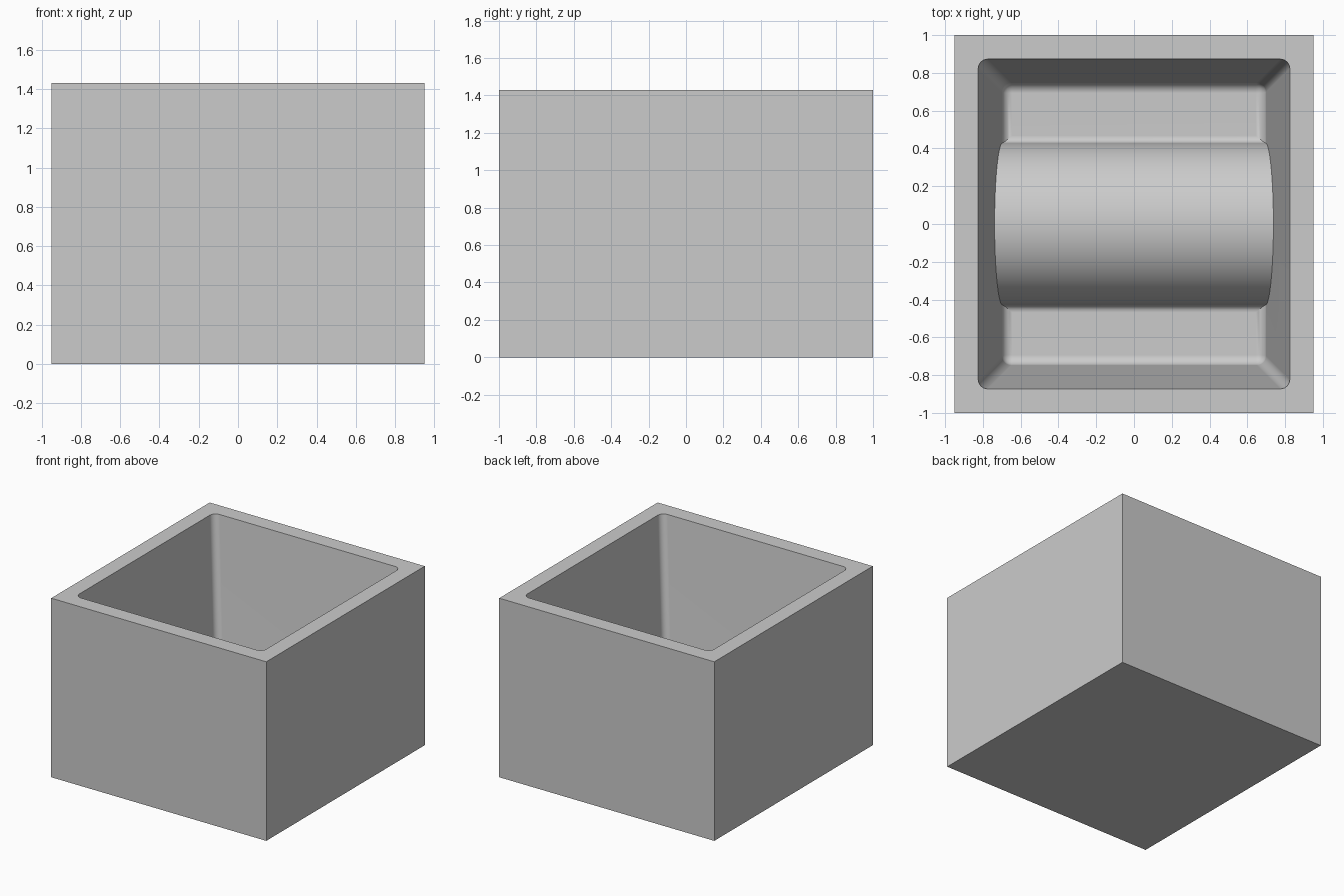
import bpy, bmesh
from math import sin, cos, pi, atan2, sqrt

if "Cube" in bpy.data.objects:
    bpy.data.objects.remove(bpy.data.objects["Cube"])

WIDTH, LENGTH, HEIGHT = 1.9, 2.0, 1.43
FLOOR = 0.13               # floor thickness
DRAFT = 0.13 / 1.3         # inward lean of the cavity walls
FILLET = 0.04

grey = bpy.data.materials.new("plain grey")
grey.use_nodes = True
colour = (0.6, 0.6, 0.6, 1)
grey.diffuse_color = colour
grey.node_tree.nodes["Principled BSDF"].inputs["Base Color"].default_value = colour


def make_object(name, bm):
    bmesh.ops.recalc_face_normals(bm, faces=bm.faces)
    mesh = bpy.data.meshes.new(name)
    bm.to_mesh(mesh)
    bm.free()
    mesh.materials.append(grey)
    obj = bpy.data.objects.new(name, mesh)
    bpy.context.collection.objects.link(obj)
    return obj


def block(half_x, half_y, low, high, draft=0.0):
    """Box whose sides lean outwards above z = HEIGHT and inwards below."""
    bm = bmesh.new()
    bmesh.ops.create_cube(bm, size=2)
    for v in bm.verts:
        z = high if v.co.z > 0 else low
        lean = (z - HEIGHT) * draft
        v.co = (v.co.x * (half_x + lean), v.co.y * (half_y + lean), z)
    return bm


def combine(target, tool, operation):
    mod = target.modifiers.new(operation.lower(), "BOOLEAN")
    mod.operation, mod.object, mod.solver = operation, tool, "EXACT"
    bpy.context.view_layer.objects.active = target
    bpy.ops.object.modifier_apply(modifier=mod.name)
    bpy.data.objects.remove(tool)


# Outer block
body = make_object("open_box", block(WIDTH / 2, LENGTH / 2, 0, HEIGHT))

# Tapered cavity with rounded corners and floor edges
bm = block(0.825, 0.873, FLOOR, HEIGHT + 0.1, DRAFT)
edges = [e for e in bm.edges if min(v.co.z for v in e.verts) < HEIGHT]
bmesh.ops.bevel(bm, geom=edges, offset=0.05, segments=6, profile=0.5,
                affect="EDGES")
combine(body, make_object("cavity_cutter", bm), "DIFFERENCE")

# Half-round ridge across the floor, flared into it by fillets
radius = 0.43
foot = sqrt((radius + FILLET) ** 2 - FILLET ** 2)
tangent = atan2(FILLET, foot)
half = []
for i in range(7):
    a = 1.5 * pi + (tangent - pi / 2) * i / 6
    half.append((foot + FILLET * cos(a), FLOOR + FILLET + FILLET * sin(a)))
for i in range(1, 25):
    a = tangent + (pi / 2 - tangent) * i / 24
    half.append((radius * cos(a), FLOOR + radius * sin(a)))
profile = [(foot, FLOOR / 2)] + half
profile += [(-y, z) for y, z in reversed(profile[:-1])]
bm = bmesh.new()
face = bm.faces.new([bm.verts.new((-0.85, y, z)) for y, z in profile])
grown = bmesh.ops.extrude_face_region(bm, geom=[face])["geom"]
bmesh.ops.translate(bm, vec=(1.7, 0, 0),
                    verts=[g for g in grown if isinstance(g, bmesh.types.BMVert)])
combine(body, make_object("floor_ridge", bm), "UNION")

# Smooth the rounded parts, keep the rims crisp
bpy.ops.object.select_all(action="DESELECT")
body.select_set(True)
bpy.context.view_layer.objects.active = body
bpy.ops.object.shade_smooth_by_angle(angle=pi / 6)
weighted = body.modifiers.new("weighted normals", "WEIGHTED_NORMAL")
weighted.keep_sharp = True
